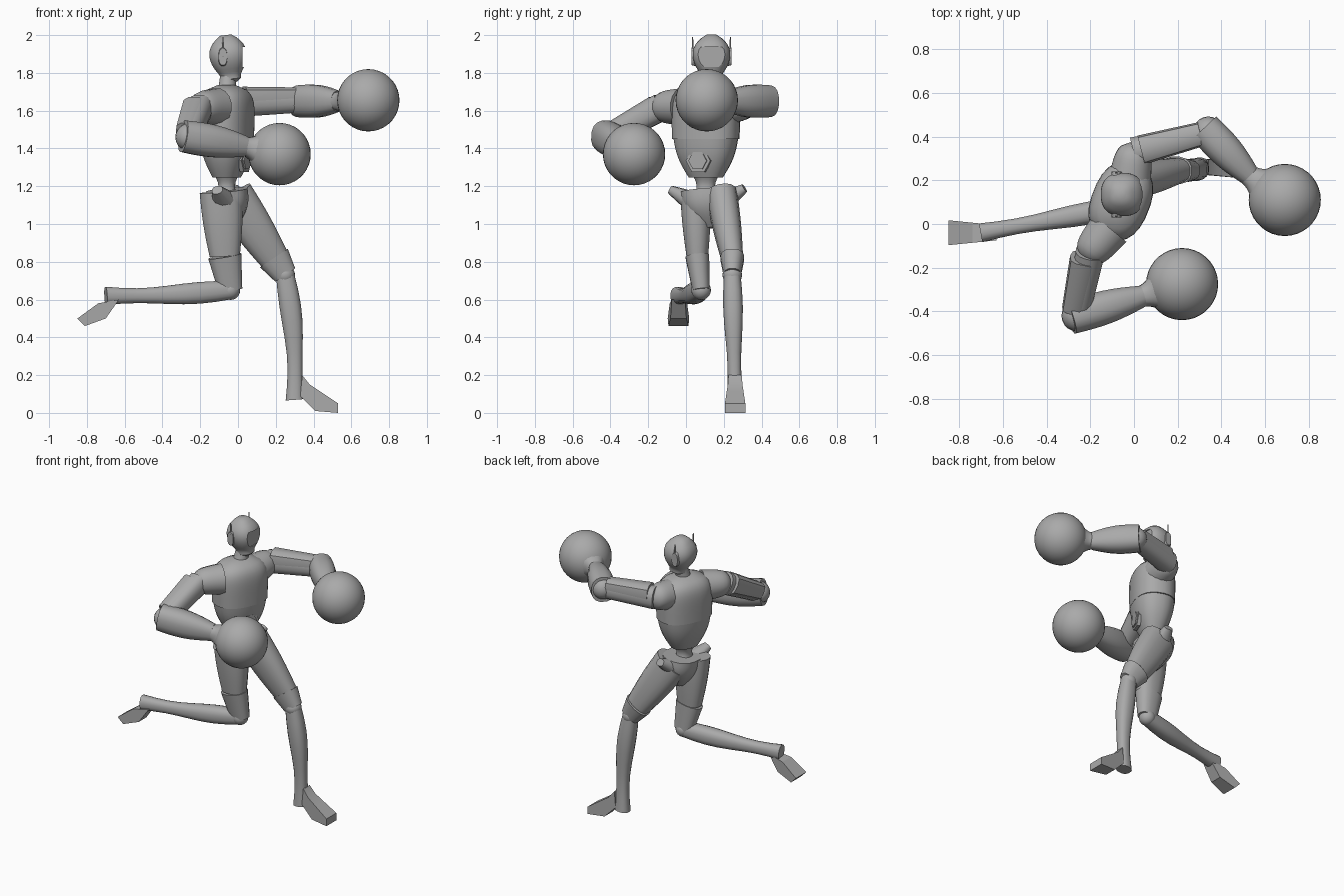
import bpy, bmesh
from math import sin, cos, pi, tau, sqrt, copysign, radians
from mathutils import Vector, Matrix

if "Cube" in bpy.data.objects:
    bpy.data.objects.remove(bpy.data.objects["Cube"], do_unlink=True)

shade = (0.4, 0.4, 0.4, 1)
grey = bpy.data.materials.new("plain grey")
grey.use_nodes = True
grey.diffuse_color = shade
grey.node_tree.nodes["Principled BSDF"].inputs["Base Color"].default_value = shade


def vec(*xyz):
    return Vector(xyz)


X, Y, Z = Matrix.Identity(3)
NONE = vec(0, 0, 0)
ACROSS = vec(.4, 1, 0).normalized()   # shoulder line
FACING = ACROSS.cross(Z)              # chest direction


def finish(name, bm, angle):
    bmesh.ops.recalc_face_normals(bm, faces=bm.faces)
    mesh = bpy.data.meshes.new(name)
    bm.to_mesh(mesh)
    bm.free()
    mesh.materials.append(grey)
    part = bpy.data.objects.new(name, mesh)
    bpy.context.collection.objects.link(part)
    bpy.ops.object.select_all(action='DESELECT')
    bpy.context.view_layer.objects.active = part
    part.select_set(True)
    bpy.ops.object.shade_smooth_by_angle(angle=radians(angle))
    return part


# Rules for how a radius varies from start (t = 0) to end (t = 1)
def plain(t):
    return 1


def dome(t):
    return sqrt(1 - .9 * t ** 6)


def skull(t):
    return max(.3, sin(pi * t ** 1.3)) ** .5 if 0 < t < 1 else .3


def calf(t):
    return 1 + .18 * sin(tau * t)


def limb(name, start, end, r_start, r_end, side=Z, flat=1, bulge=0, bow=NONE,
         shape=plain, sides=16, steps=8, power=2.4, angle=40):
    """Tapered tube; side is its first cross axis, flat scales the other one."""
    bm = bmesh.new()
    along = (end - start).normalized()
    u = (side - along * side.dot(along)).normalized()
    v = along.cross(u)
    loops = []
    for i in range(steps + 1):
        t = i / steps
        swell = sin(pi * t)
        radius = (r_start + (r_end - r_start) * t + bulge * swell) * shape(t)
        middle = start.lerp(end, t) + bow * swell
        loop = []
        for k in range(sides):
            a = tau * (k + .5) / sides
            c, s = (copysign(abs(f) ** (2 / power), f) for f in (cos(a), sin(a)))
            loop.append(bm.verts.new(middle + radius * (u * c + v * s * flat)))
        loops.append(loop)
    for low, high in zip(loops, loops[1:]):
        for k in range(sides):
            bm.faces.new((low[k - 1], low[k], high[k], high[k - 1]))
    bm.faces.new(loops[0])
    bm.faces.new(loops[-1])
    return finish(name, bm, angle)


def ball(name, centre, radius, detail=10):
    bm = bmesh.new()
    bmesh.ops.create_uvsphere(bm, u_segments=detail * 2, v_segments=detail, radius=radius,
                              matrix=Matrix.Translation(centre))
    finish(name, bm, 60)


def foot(name, y, profile):
    """Faceted foot from an (x, z) outline, widening away from the ankle."""
    bm = bmesh.new()
    ankle_x = profile[0][0]
    caps = []
    for way in (-1, 1):
        caps.append([bm.verts.new((x, y + way * (.035 + .1 * abs(x - ankle_x)), z)) for x, z in profile])
        bm.faces.new(caps[-1])
    a, b = caps
    for k in range(len(a)):
        bm.faces.new((a[k - 1], a[k], b[k], b[k - 1]))
    finish(name, bm, 25)


def leg(word, hip, guard, knee, ankle, bow):
    limb(word + "_thigh", hip, guard, .082, .058, Y, flat=1.4, bulge=.005)
    limb(word + "_knee_guard", guard, knee, .064, .046, Y, flat=1.4, steps=2)
    ball(word + "_knee", knee, .052)
    limb(word + "_shin", knee, ankle, .045, .044, Y, flat=1.1, bow=bow, shape=calf)


def arm(word, inner, shoulder, elbow, wrist, glove, outward):
    tip = shoulder + (shoulder - inner) * .3
    limb(word + "_shoulder", inner, tip, .1, .08, shape=dome, power=2)
    limb(word + "_upper_arm", shoulder, elbow, .074, .06, flat=.92)
    limb(word + "_arm_shell", shoulder.lerp(elbow, .1) + outward, elbow.lerp(shoulder, .1) + outward,
         .068, .056, sides=10, power=3)
    ball(word + "_elbow", elbow, .072)
    limb(word + "_forearm", elbow.lerp(wrist, -.1), wrist, .085, .055, flat=.9, bulge=.016)
    limb(word + "_cuff", wrist.lerp(glove, -.1), wrist.lerp(glove, .4), .048, .096, bulge=-.012)
    ball(word + "_glove", glove, .165, detail=18)


# Head with a recessed visor
head_top = vec(-.065, .135, 2)
head = limb("head", vec(-.035, .135, 1.75), head_top, .1, .1, Y, shape=skull, sides=24, steps=14, angle=50)
bpy.ops.mesh.primitive_cube_add(size=.15, location=head_top + vec(.165, 0, -.115))
cutter = bpy.context.object
cutter.scale.z = .7
cut = head.modifiers.new("visor", 'BOOLEAN')
cut.object = cutter
bpy.context.view_layer.objects.active = head
bpy.ops.object.modifier_apply(modifier=cut.name)
bpy.data.objects.remove(cutter, do_unlink=True)

# Ear covers and antennas
for word, way in (("left", Y), ("right", -Y)):
    ear = vec(-.08, .135, 1.885) + way * .085
    limb(word + "_ear", ear, ear + way * .02, .05, .045, flat=.5, steps=1)
    stem = ear + way * .015
    limb(word + "_antenna", stem, stem + Z * .105, .006, .003, X, sides=6, steps=1)

# Neck, chest, abdomen and waist
core = vec(-.06, .105, 0)
limb("neck", core + Z * 1.68, core + vec(.01, .03, 1.83), .055, .043, Y, bulge=-.005, power=2)
limb("chest", core + Z * 1.45, core + Z * 1.735, .18, .19, ACROSS, flat=.73, shape=dome, sides=24, steps=12)
limb("abdomen", core + Z * 1.245, core + Z * 1.455, .09, .172, ACROSS, flat=.76, bulge=.016, sides=24)
limb("waist", core + Z * 1.14, core + Z * 1.27, .07, .08, Y, flat=.9, bulge=-.025)
panel = core + Z * 1.335 + FACING * .09
for name, size, depth in (("belly_panel", .07, .022), ("belly_panel_centre", .052, .03)):
    limb(name, panel, panel + FACING * depth, size, size, sides=6, steps=1, power=2)

# Pelvis and hip pads
limb("pelvis", vec(-.04, .13, .98), vec(-.06, .115, 1.18), .04, .14, Y, flat=.8, bulge=.035, sides=20)
limb("right_hip_pad", vec(-.07, .03, 1.12), vec(-.11, -.08, 1.18), .07, .03, X, flat=.8, sides=10)
limb("left_hip_pad", vec(-.04, .2, 1.12), vec(-.02, .31, 1.19), .07, .03, X, flat=.8, sides=10)

# Trailing right leg and leading left leg
leg("right", hip=vec(-.09, .05, 1.17), guard=vec(-.07, .06, .83), knee=vec(-.04, .08, .65),
    ankle=vec(-.7, -.04, .62), bow=Z * -.01)
foot("right_foot", -.04, ((-.63, .6), (-.74, .58), (-.85, .5), (-.81, .46), (-.7, .5)))
leg("left", hip=vec(-.03, .19, 1.15), guard=vec(.19, .245, .82), knee=vec(.25, .245, .73),
    ankle=vec(.3, .26, .07), bow=X * .02)
foot("left_foot", .26, ((.34, .2), (.38, .15), (.44, .11), (.53, .05), (.53, 0), (.41, .01), (.33, .09)))

# Bent right arm and punching left arm
arm("right", inner=vec(-.11, -.02, 1.62), shoulder=vec(-.2, -.13, 1.62), elbow=vec(-.26, -.42, 1.46),
    wrist=vec(.04, -.33, 1.41), glove=vec(.22, -.275, 1.37), outward=vec(-.02, 0, .01))
arm("left", inner=vec(-.02, .2, 1.62), shoulder=vec(0, .33, 1.64), elbow=vec(.34, .42, 1.65),
    wrist=vec(.53, .22, 1.65), glove=vec(.69, .11, 1.655), outward=Z * .02)
